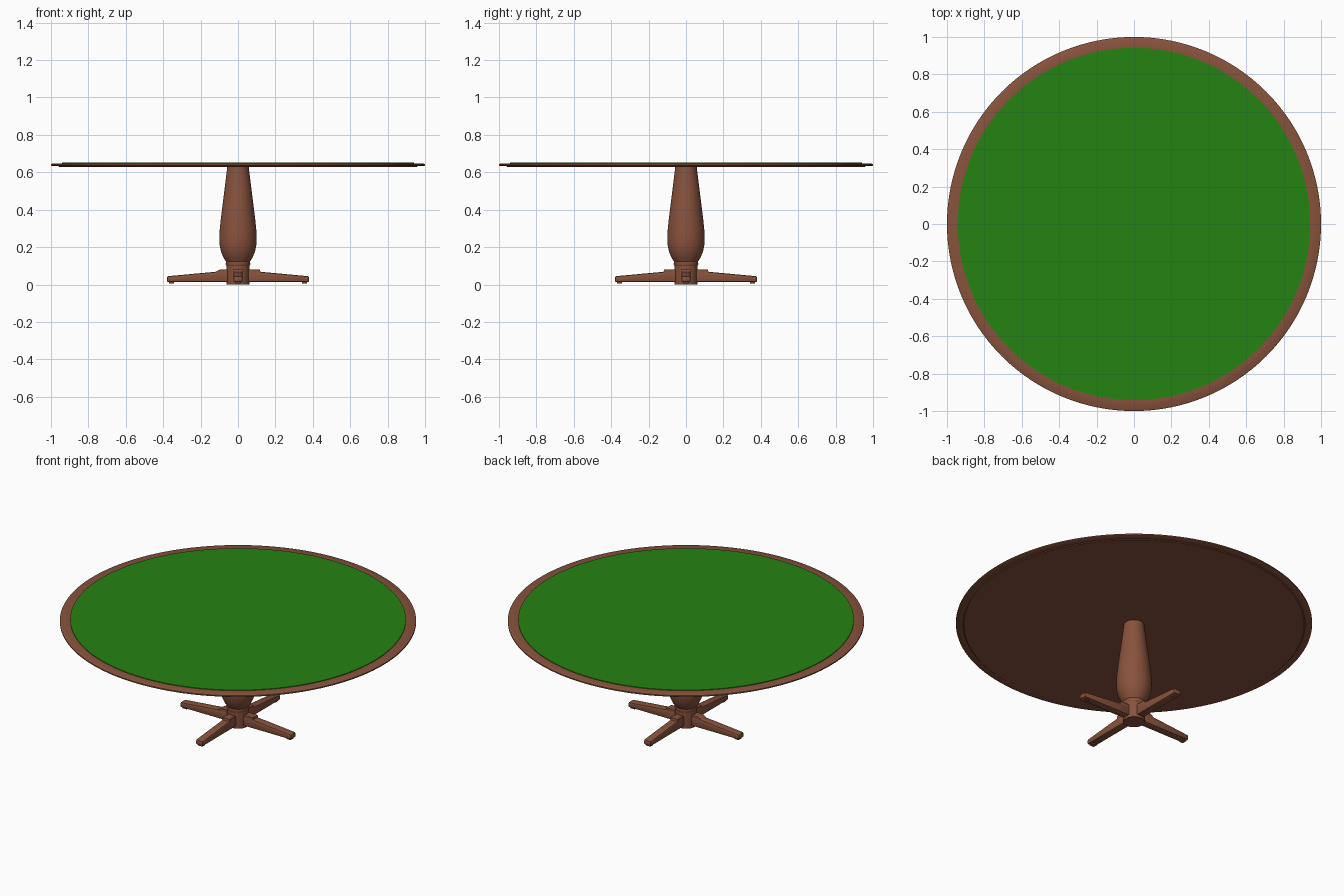
import bpy, bmesh, math
from mathutils import Matrix

if "Cube" in bpy.data.objects:
    bpy.data.objects.remove(bpy.data.objects["Cube"])


def material(name, rgb):
    m = bpy.data.materials.new(name)
    m.diffuse_color = (*rgb, 1)
    m.use_nodes = True
    m.node_tree.nodes["Principled BSDF"].inputs["Base Color"].default_value = m.diffuse_color
    return m


WOOD = material("brown wood", (0.245, 0.085, 0.046))
FELT = material("green felt", (0.018, 0.225, 0.006))


def add_object(name, bm, mat, smooth=None):
    bmesh.ops.recalc_face_normals(bm, faces=bm.faces)
    mesh = bpy.data.meshes.new(name)
    bm.to_mesh(mesh)
    bm.free()
    mesh.materials.append(mat)
    ob = bpy.data.objects.new(name, mesh)
    bpy.context.collection.objects.link(ob)
    if smooth:
        bpy.ops.object.select_all(action='DESELECT')
        bpy.context.view_layer.objects.active = ob
        ob.select_set(True)
        bpy.ops.object.shade_smooth_by_angle(angle=math.radians(smooth))
    return ob


def lathe(name, profile, segments, mat, smooth=35):
    """Spin a (radius, z) profile that starts and ends on the axis."""
    bm = bmesh.new()
    verts = [bm.verts.new((r, 0, z)) for r, z in profile]
    edges = [bm.edges.new(p) for p in zip(verts, verts[1:])]
    bmesh.ops.spin(bm, geom=verts + edges, cent=(0, 0, 0), axis=(0, 0, 1),
                   angle=math.tau, steps=segments, use_merge=True)
    bmesh.ops.remove_doubles(bm, verts=bm.verts, dist=1e-5)
    return add_object(name, bm, mat, smooth)


def slab(name, outline, width, angle, mat, bevel):
    """Extrude an (x, z) outline across y, soften its edges and turn it about z."""
    bm = bmesh.new()
    face = bm.faces.new([bm.verts.new((x, -width / 2, z)) for x, z in outline])
    ext = bmesh.ops.extrude_face_region(bm, geom=[face])
    moved = [v for v in ext["geom"] if isinstance(v, bmesh.types.BMVert)]
    bmesh.ops.translate(bm, verts=moved, vec=(0, width, 0))
    if bevel:
        bmesh.ops.bevel(bm, geom=bm.edges[:], offset=bevel, segments=2,
                        affect='EDGES', profile=0.5)
    bmesh.ops.rotate(bm, verts=bm.verts, cent=(0, 0, 0),
                     matrix=Matrix.Rotation(angle, 3, 'Z'))
    return add_object(name, bm, mat, 35)


# Round top with a thin moulded rim
lathe("table_top", [(0, 0.629), (0.955, 0.629), (0.96, 0.633), (0.995, 0.633),
                    (1.0, 0.636), (1.0, 0.643), (0.995, 0.646),
                    (0.942, 0.647), (0, 0.647)], 128, WOOD)

# Felt playing surface
lathe("felt", [(0, 0.645), (0.942, 0.645), (0.942, 0.651), (0, 0.651)], 128, FELT)

# Vase-shaped pillar
lathe("pillar", [(0, 0.10), (0.062, 0.10), (0.066, 0.108), (0.064, 0.122),
                 (0.078, 0.145), (0.091, 0.175), (0.098, 0.21), (0.1, 0.25),
                 (0.098, 0.29), (0.092, 0.35), (0.082, 0.43), (0.072, 0.51),
                 (0.063, 0.58), (0.057, 0.632), (0, 0.632)], 48, WOOD)

# Hub that the legs join
lathe("hub", [(0, 0), (0.06, 0), (0.062, 0.012), (0.062, 0.104), (0, 0.104)], 24, WOOD)

# Four tapering legs with root blocks and small feet
for i in range(4):
    a = i * math.pi / 2
    slab(f"leg_{i + 1}", [(0.03, 0.013), (0.38, 0.013), (0.38, 0.044), (0.10, 0.07),
                          (0.03, 0.07)], 0.05, a, WOOD, 0.008)
    # the left leg's root block slopes down into the leg
    shoulder = 0.098 if i == 2 else 0.117
    slab(f"leg_block_{i + 1}", [(0.03, 0.02), (0.12, 0.02), (0.12, 0.068),
                                (shoulder, 0.08), (0.03, 0.08)], 0.048, a, WOOD, 0)
    slab(f"foot_{i + 1}", [(0.342, 0.006), (0.37, 0.006), (0.37, 0.02),
                           (0.342, 0.02)], 0.03, a, WOOD, 0)
